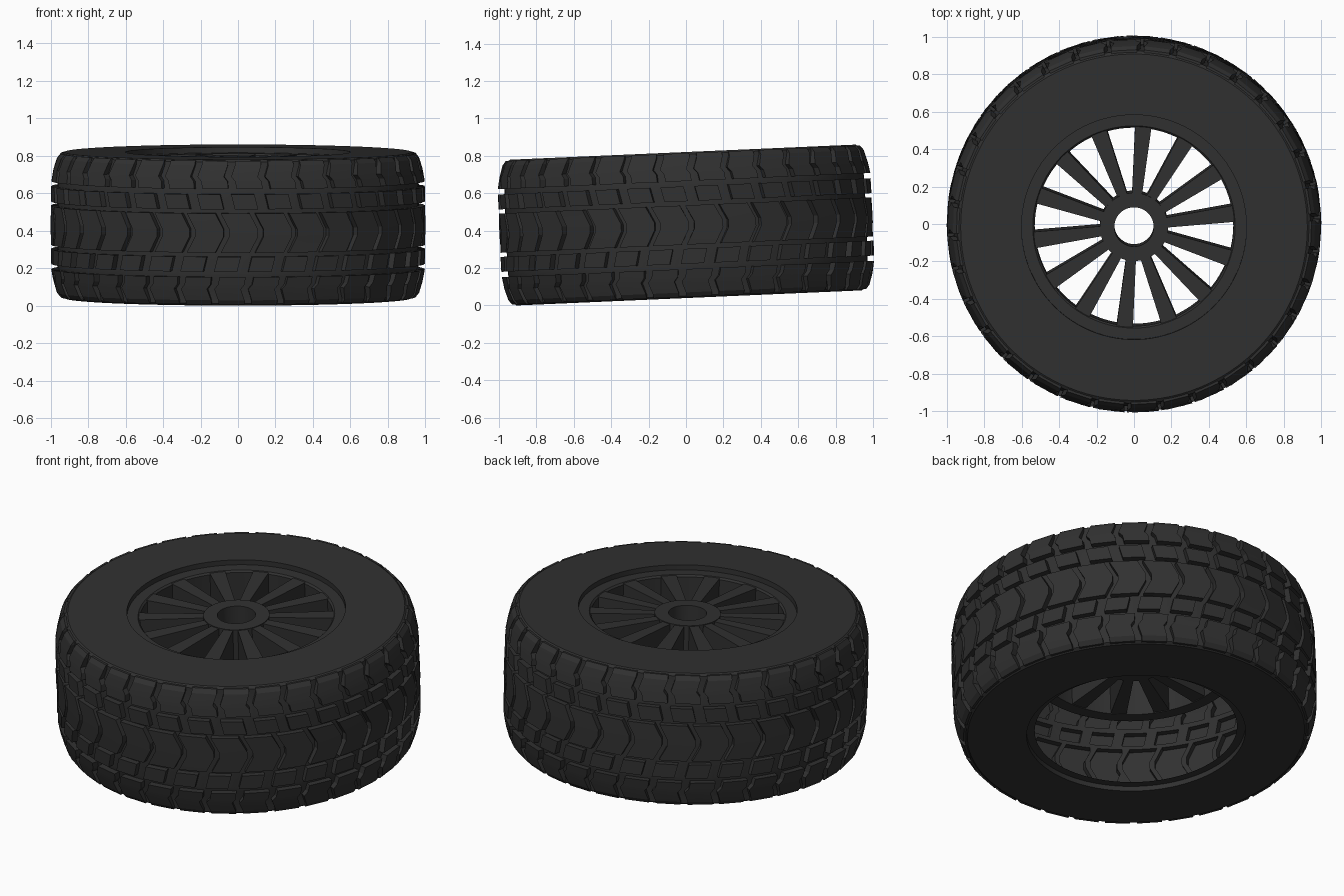
import bpy, bmesh, math
from mathutils import Matrix

if "Cube" in bpy.data.objects:
    bpy.data.objects.remove(bpy.data.objects["Cube"])

W = 0.39                      # half width of the tyre
TREADS, SPOKES = 34, 14
PITCH = 2 * math.pi / TREADS

mat = bpy.data.materials.new("dark_rubber")
mat.diffuse_color = (0.03, 0.03, 0.03, 1)
mat.use_nodes = True
mat.node_tree.nodes["Principled BSDF"].inputs["Base Color"].default_value = mat.diffuse_color


def finish(name, bm):
    bmesh.ops.recalc_face_normals(bm, faces=bm.faces)
    me = bpy.data.meshes.new(name)
    bm.to_mesh(me)
    bm.free()
    ob = bpy.data.objects.new(name, me)
    bpy.context.collection.objects.link(ob)
    me.materials.append(mat)
    return ob


def polar(bm, r, a, z):
    return bm.verts.new((r * math.cos(a), r * math.sin(a), z))


def lathe(name, profile, n, loop):
    """Revolve (r, z) points; loop closes the section, otherwise ends are capped."""
    bm = bmesh.new()
    rings = [[polar(bm, r, 2 * math.pi * i / n, z) for i in range(n)] for r, z in profile]
    pairs = list(zip(rings, rings[1:])) + ([(rings[-1], rings[0])] if loop else [])
    for a, b in pairs:
        for i in range(n):
            j = (i + 1) % n
            bm.faces.new((a[i], a[j], b[j], b[i]))
    if not loop:
        bm.faces.new(rings[0])
        bm.faces.new(rings[-1])
    return finish(name, bm)


def tread_radius(z):
    pts = [(0, 1.0), (0.235, 0.997), (0.30, 0.985), (0.36, 0.967), (0.384, 0.948)]
    z = abs(z)
    for (z0, r0), (z1, r1) in zip(pts, pts[1:]):
        if z <= z1:
            return r0 + (r1 - r0) * (z - z0) / (z1 - z0)
    return pts[-1][1]


def add_block(bm, rows, a0):
    """Closed tread block from cross rows of (z, left, right)."""
    secs = []
    for z, l, r in rows:
        out = tread_radius(z)
        inn = out - 0.06
        secs.append([polar(bm, inn, a0 + l, z), polar(bm, out, a0 + l, z),
                     polar(bm, out, a0 + r, z), polar(bm, inn, a0 + r, z)])
    for a, b in zip(secs, secs[1:]):
        for i in range(4):
            j = (i + 1) % 4
            bm.faces.new((a[i], a[j], b[j], b[i]))
    bm.faces.new(secs[0])
    bm.faces.new(secs[-1])


# Tyre shell: sidewalls with a rim step, and the groove floor
half = [(0.555, W - .03), (0.6, W - .03), (0.6, W), (0.925, W), (0.942, W - .012),
        (0.945, 0.33), (0.963, 0.22)]
profile = half + [(0.966, 0)] + [(r, -z) for r, z in reversed(half)]
tyre = lathe("tyre", profile, TREADS * 3, False)

# Tread blocks: chevrons, slanted bars and zigzag shoulder blocks
chevron = [(-0.105, 0, .155), (-.02, .045, .20), (.02, .045, .20), (0.105, 0, .155)]
bar = [(0.127, .02, .145), (0.207, 0, .125)]
shoulder = [(0.235, .03, .17), (0.275, .022, .165), (0.30, .0, .145),
            (0.36, .02, .165), (0.384, .02, .165)]
bm = bmesh.new()
for i in range(TREADS):
    a = i * PITCH
    add_block(bm, chevron, a)
    for s, shift in ((1, .3), (-1, .8)):
        for rows in (bar, shoulder):
            add_block(bm, [(s * z, l, r) for z, l, r in rows], a + shift * PITCH)
blocks = finish("tread_blocks", bm)

# Join blocks with the shell into one skin, then open both rim holes
mod = tyre.modifiers.new("tread", "BOOLEAN")
mod.operation, mod.object, mod.solver = "UNION", blocks, "EXACT"
bpy.context.view_layer.objects.active = tyre
bpy.ops.object.modifier_apply(modifier=mod.name)
bpy.data.objects.remove(blocks)
bm = bmesh.new()
bm.from_mesh(tyre.data)
caps = [f for f in bm.faces if all(v.co.xy.length < 0.557 for v in f.verts)]
bmesh.ops.delete(bm, geom=caps, context="FACES")
bm.to_mesh(tyre.data)
bm.free()

# Wheel: outer rim band and hub
TOP, LOW = 0.358, 0.06
rim = lathe("rim", [(0.53, LOW), (0.53, TOP - .01), (0.54, TOP), (0.598, TOP), (0.598, LOW)], 84, True)
hub = lathe("hub", [(0.105, LOW), (0.105, TOP), (0.182, TOP), (0.182, LOW)], 48, True)

# Spokes: wedges widening towards the rim
bm = bmesh.new()
for i in range(SPOKES):
    a = math.radians(84.7) + i * 2 * math.pi / SPOKES
    res = bmesh.ops.create_cube(bm, size=1)
    for v in res["verts"]:
        outer = v.co.x > 0
        v.co.x = 0.54 if outer else 0.16
        v.co.y *= 0.088 if outer else 0.052
        v.co.z = TOP - .004 if v.co.z > 0 else LOW + .004
    bmesh.ops.rotate(bm, verts=res["verts"], cent=(0, 0, 0), matrix=Matrix.Rotation(a, 3, "Z"))
spokes = finish("spokes", bm)

# Tilt the whole wheel slightly and rest it on the ground
parts = [tyre, rim, hub, spokes]
tilt = Matrix.Rotation(math.radians(2.5), 4, "X")
for ob in parts:
    ob.data.transform(tilt)
low = min(v.co.z for v in tyre.data.vertices)
for ob in parts:
    ob.data.transform(Matrix.Translation((0, 0, -low)))
    bpy.ops.object.select_all(action="DESELECT")
    ob.select_set(True)
    bpy.context.view_layer.objects.active = ob
    bpy.ops.object.shade_smooth_by_angle(angle=math.radians(12))
